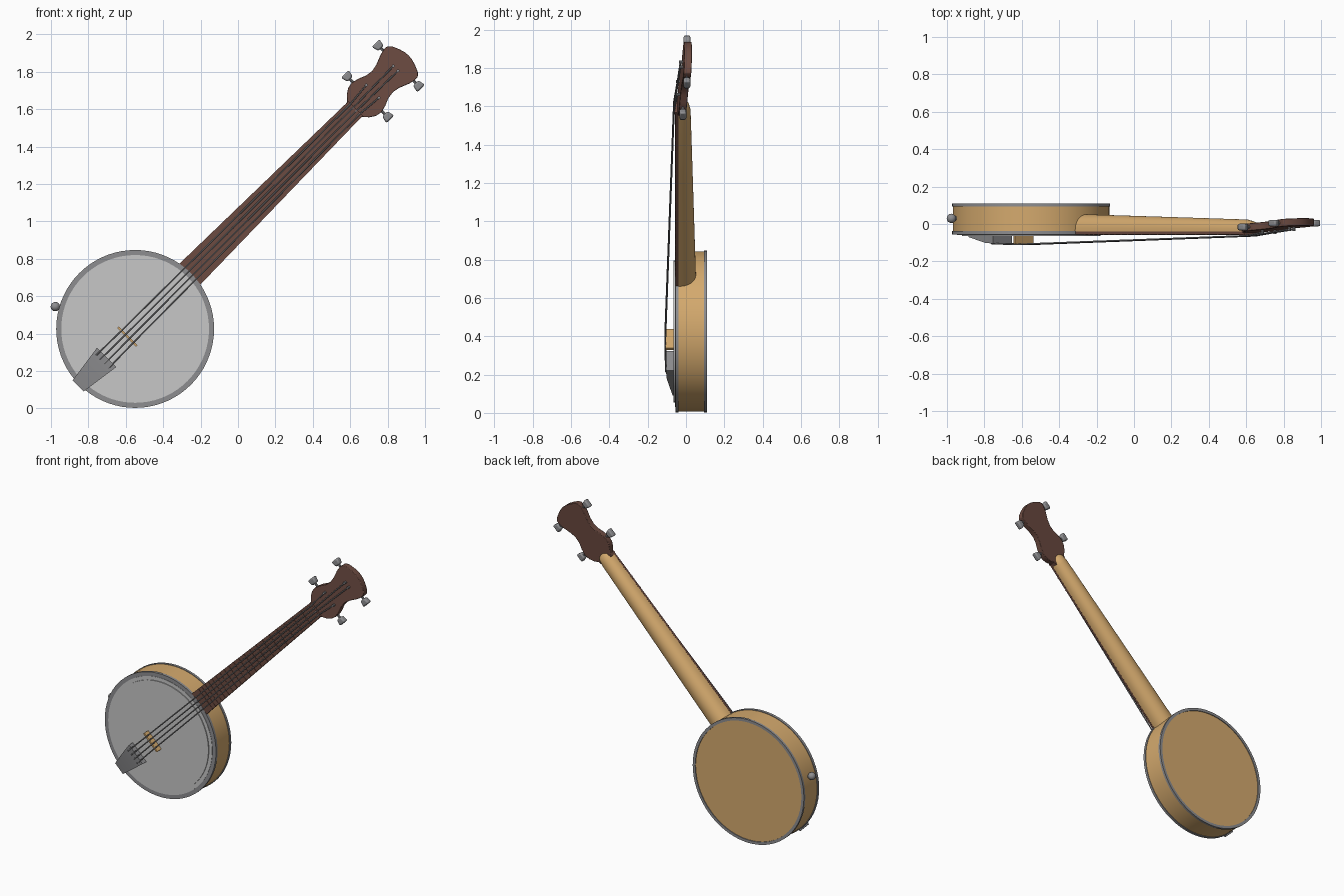
import bpy, bmesh, math
from mathutils import Matrix, Vector

if "Cube" in bpy.data.objects:
    bpy.data.objects.remove(bpy.data.objects["Cube"])

# Local frame: u along the neck, w across it, n out of the front; origin at the pot centre
A = math.sqrt(0.5)
M = Matrix(((A, -A, 0, -0.55), (0, 0, -1, 0), (A, A, 0, 0.425), (0, 0, 0, 1)))


def material(name, c):
    m = bpy.data.materials.new(name)
    m.diffuse_color = (*c, 1)
    m.use_nodes = True
    m.node_tree.nodes["Principled BSDF"].inputs["Base Color"].default_value = m.diffuse_color
    return m


WOOD = material("maple", (0.66, 0.40, 0.155))
DARK = material("dark_brown", (0.15, 0.07, 0.053))
METAL = material("metal", (0.27, 0.27, 0.28))
SKIN = material("drum_skin", (0.57, 0.57, 0.57))


def finish(bm, name, mat, bevel=0):
    bmesh.ops.transform(bm, matrix=M, verts=bm.verts)
    bmesh.ops.recalc_face_normals(bm, faces=bm.faces)
    me = bpy.data.meshes.new(name)
    bm.to_mesh(me)
    bm.free()
    me.materials.append(mat)
    ob = bpy.data.objects.new(name, me)
    bpy.context.collection.objects.link(ob)
    if bevel:
        b = ob.modifiers.new("bevel", 'BEVEL')
        b.width, b.segments = bevel, 2
    bpy.ops.object.select_all(action='DESELECT')
    ob.select_set(True)
    bpy.context.view_layer.objects.active = ob
    bpy.ops.object.shade_smooth_by_angle(angle=math.radians(35))
    return ob


def loft(name, rings, mat, cap=True, closed=False, bevel=0):
    """Skin a list of equal-length point rings."""
    bm = bmesh.new()
    rows = [[bm.verts.new(p) for p in r] for r in rings]
    k = len(rows[0])
    pairs = list(zip(rows, rows[1:])) + ([(rows[-1], rows[0])] if closed else [])
    for a, b in pairs:
        for i in range(k):
            j = (i + 1) % k
            bm.faces.new((a[i], a[j], b[j], b[i]))
    if cap and not closed:
        bm.faces.new(rows[0])
        bm.faces.new(rows[-1])
    return finish(bm, name, mat, bevel)


def lathe(name, profile, mat, closed=False, seg=72):
    rings = [[(r * math.cos(2 * math.pi * i / seg), r * math.sin(2 * math.pi * i / seg), n)
              for i in range(seg)] for r, n in profile]
    return loft(name, rings, mat, closed=closed)


def box(name, c, s, mat, bevel=0):
    bm = bmesh.new()
    bmesh.ops.create_cube(bm, size=1, matrix=Matrix.Translation(c) @ Matrix.Diagonal((*s, 1)))
    return finish(bm, name, mat, bevel)


def rods(name, pts, r, mat, seg=10):
    """Round rod following the points."""
    bm = bmesh.new()
    for a, b in zip(pts, pts[1:]):
        a, b = Vector(a), Vector(b)
        d = b - a
        mt = Matrix.Translation((a + b) / 2) @ d.to_track_quat('Z', 'Y').to_matrix().to_4x4()
        bmesh.ops.create_cone(bm, cap_ends=True, segments=seg, radius1=r, radius2=r,
                              depth=d.length, matrix=mt)
    return finish(bm, name, mat)


# Pot: wooden shell with closed back, metal hoops and drum skin
lathe("pot_shell", [(0.41, 0.05), (0.418, 0.05), (0.418, -0.105), (0.40, -0.105)], WOOD)
for name, n0, n1 in (("front_hoop", 0.038, 0.056), ("back_hoop", -0.110, -0.094)):
    ri = 0.37 if n0 > 0 else 0.403
    lathe(name, [(ri, n0), (0.422, n0), (0.422, n1), (ri, n1)], METAL, closed=True)
lathe("skin_rim", [(0.395, 0.05), (0.395, 0.058)], SKIN)
lathe("drum_skin", [(0.37, 0.055), (0.37, 0.064)], SKIN)

# Neck: D-shaped section, tapering to the nut
def d_section(u, hw, back, front=0.042):
    return [(u, -hw * math.cos(math.pi * i / 20),
             front - (front - back) * math.sin(math.pi * i / 20) ** 0.8) for i in range(21)]


loft("neck", [d_section(*s) for s in ((0.39, 0.078, -0.052), (0.8, 0.071, -0.043),
                                      (1.2, 0.063, -0.034), (1.63, 0.055, -0.024),
                                      (1.67, 0.05, -0.016), (1.69, 0.042, 0.004))], WOOD)


def neck_half(u):
    return 0.079 - 0.0195 * (u - 0.41)


# Fretboard, frets and nut
loft("fretboard", [[(u, s * neck_half(u), n) for s, n in
                    ((-1, 0.04), (1, 0.04), (1, 0.055), (-1, 0.055))] for u in (0.41, 1.665)], DARK)
for i in range(1, 21):
    u = -0.057 + 1.712 * 2 ** (-i / 12)
    if u > 0.43:
        box(f"fret_{i}", (u, 0, 0.055), (0.006, 2 * neck_half(u), 0.005), DARK)
box("nut", (1.66, 0, 0.054), (0.014, 0.104, 0.014), DARK)


# Headstock: waisted outline, leaning back
def head_front(u):
    return 0.045 - 0.09 * (u - 1.66)


half = [(1.64, .053), (1.66, .057), (1.685, .085), (1.715, .105), (1.75, .112), (1.79, .102),
        (1.83, .085), (1.87, .079), (1.91, .087), (1.965, .109), (2.0, .117), (2.022, .115),
        (2.04, .097), (2.055, .062), (2.065, .03)]
outline = half + [(2.068, 0)] + [(u, -w) for u, w in reversed(half)]
loft("headstock", [[(u, w, head_front(u) - t) for u, w in outline] for t in (0, 0.04)],
     DARK, bevel=0.003)

# Tuners: shaft and flat key on each side
for u in (1.757, 1.99):
    for side, label in ((1, "left"), (-1, "right")):
        n = head_front(u) - 0.02
        tag = f"{label}_{'lower' if u < 1.9 else 'upper'}"
        rods(f"tuner_shaft_{tag}", [(u, side * 0.08, n), (u, side * 0.14, n)], 0.008, METAL)
        loft(f"tuner_key_{tag}", [[(u + a * hu, side * w, n + b * 0.018) for a, b in
                                   ((-1, -1), (1, -1), (1, 1), (-1, 1))]
                                  for w, hu in ((0.131, 0.02), (0.172, 0.029))], METAL, bevel=0.009)

# Tailpiece: wedge, widening toward the strings
loft("tailpiece", [[(u, -hw, 0.058), (u, hw, 0.058), (u, hw, n), (u, -hw, n)]
                   for u, hw, n in ((-0.43, 0.042, 0.07), (-0.29, 0.062, 0.1),
                                    (-0.216, 0.073, 0.105))], METAL)

# Bridge
box("bridge", (-0.058, 0, 0.085), (0.012, 0.142, 0.044), WOOD)

# Strings and their posts
for i, (pu, pw) in enumerate(((1.796, 0.048), (1.97, 0.018), (1.97, -0.018), (1.796, -0.048))):
    k = 1.5 - i
    f = head_front(pu)
    rods(f"string_{i + 1}", [(-0.25, k * 0.032, 0.105), (-0.058, k * 0.03, 0.109),
                             (1.66, k * 0.024, 0.063), (pu, pw, f + 0.012)], 0.0042, METAL, 8)
    rods(f"string_post_{i + 1}", [(pu, pw, f - 0.01), (pu, pw, f + 0.02)], 0.008, METAL)

# Strap button on the pot side
d = Vector((-0.219, 0.389, 0)).normalized()
z = Vector((0, 0, -0.03))
rods("strap_button_stem", [d * 0.41 + z, d * 0.44 + z], 0.012, METAL, 16)
bm = bmesh.new()
bmesh.ops.create_uvsphere(bm, u_segments=20, v_segments=12, radius=0.025,
                          matrix=Matrix.Translation(d * 0.443 + z))
finish(bm, "strap_button", METAL)
